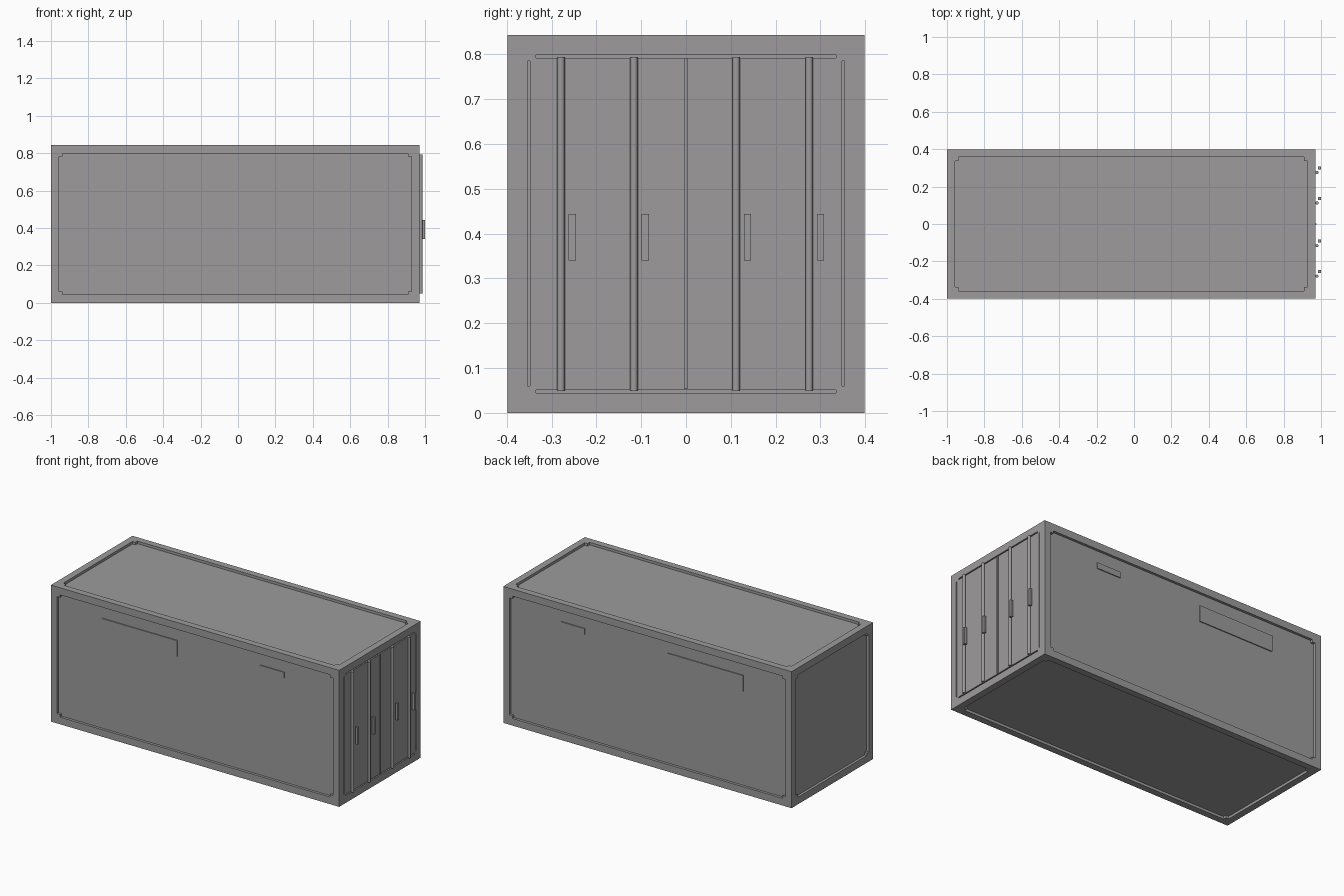
import bpy
import bmesh
from math import pi
from mathutils import Vector

if "Cube" in bpy.data.objects:
    bpy.data.objects.remove(bpy.data.objects["Cube"], do_unlink=True)

grey = bpy.data.materials.new("container grey")
grey.use_nodes = True
colour = (0.34, 0.33, 0.33, 1)
grey.diffuse_color = colour
grey.node_tree.nodes["Principled BSDF"].inputs["Base Color"].default_value = colour

# Overall body limits
LOW = Vector((-1.0, -0.398, 0.0))
HIGH = Vector((0.97, 0.398, 0.843))
MID = (LOW + HIGH) / 2
HALF = (HIGH - LOW) / 2
INSET = Vector((0.042, 0.041, 0.044))   # frame width along each axis
NOTCH = Vector((0.02, 0.02, 0.016))     # corner step along each axis
DEPTH = 0.016


def finish(bm, name):
    bmesh.ops.recalc_face_normals(bm, faces=bm.faces)
    mesh = bpy.data.meshes.new(name)
    bm.to_mesh(mesh)
    bm.free()
    mesh.materials.append(grey)
    obj = bpy.data.objects.new(name, mesh)
    bpy.context.collection.objects.link(obj)
    return obj


def add_box(bm, lo, hi):
    lo, hi = Vector(lo), Vector(hi)
    for v in bmesh.ops.create_cube(bm, size=1)["verts"]:
        v.co = (lo + hi) / 2 + v.co * (hi - lo)


def box(name, lo, hi):
    bm = bmesh.new()
    add_box(bm, lo, hi)
    return finish(bm, name)


def notched_cutter(axis, sign):
    """Shallow panel recess with stepped corners on one side of the body."""
    u, v = [a for a in range(3) if a != axis]
    a, b = HALF[u] - INSET[u], HALF[v] - INSET[v]
    c, d = a - NOTCH[u], b - NOTCH[v]
    quarter = [(a, d), (c, d), (c, b)]
    outline = []
    for su, sv in ((1, 1), (-1, 1), (-1, -1), (1, -1)):
        part = quarter if su == sv else quarter[::-1]
        outline += [(su * p, sv * q) for p, q in part]
    bm = bmesh.new()
    verts = []
    for p, q in outline:
        co = MID.copy()
        co[u] += p
        co[v] += q
        co[axis] += sign * (HALF[axis] - DEPTH)
        verts.append(bm.verts.new(co))
    face = bm.faces.new(verts)
    move = Vector()
    move[axis] = sign * DEPTH * 3
    out = bmesh.ops.extrude_face_region(bm, geom=[face])["geom"]
    bmesh.ops.translate(bm, vec=move, verts=[g for g in out if isinstance(g, bmesh.types.BMVert)])
    return finish(bm, "panel_cutter")


def cut(target, cutter):
    mod = target.modifiers.new("recess", "BOOLEAN")
    mod.operation = "DIFFERENCE"
    mod.solver = "EXACT"
    mod.object = cutter
    cutter.hide_render = True
    bpy.context.view_layer.objects.active = target
    bpy.ops.object.modifier_apply(modifier=mod.name)
    bpy.data.objects.remove(cutter, do_unlink=True)


# Body with recessed panels on every side but the door end
body = box("container_body", LOW, HIGH)
for axis, sign in ((0, -1), (1, -1), (1, 1), (2, -1), (2, 1)):
    cut(body, notched_cutter(axis, sign))

# Gaps around the doors
bm = bmesh.new()
x0, x1 = HIGH.x - DEPTH, HIGH.x + DEPTH
for s in (-1, 1):
    y = sorted((s * 0.348, s * 0.354))
    add_box(bm, (x0, y[0], 0.06), (x1, y[1], 0.785))
    z = sorted((MID.z + s * 0.370, MID.z + s * 0.377))
    add_box(bm, (x0, -0.335, z[0]), (x1, 0.335, z[1]))
cut(body, finish(bm, "door_gap_cutter"))

# Strip where the two doors meet
box("door_seam", (0.96, -0.004, 0.053), (0.975, 0.003, 0.792))

# Locking rods with a handle beside each
for i, y in enumerate((-0.279, -0.116, 0.112, 0.275), 1):
    bpy.ops.mesh.primitive_cylinder_add(vertices=12, radius=0.0085, depth=0.745,
                                        location=(0.978, y, MID.z))
    rod = bpy.context.object
    rod.name = f"locking_rod_{i}"
    rod.data.materials.append(grey)
    bpy.ops.object.shade_smooth_by_angle(angle=pi / 4)
    box(f"door_handle_{i}", (0.985, y + 0.017, 0.34), (1.0, y + 0.033, 0.444))

# Thin blank plates on both long sides
for side, s in (("front", -1), ("back", 1)):
    y = sorted((s * (HIGH.y - DEPTH - 0.002), s * (HIGH.y - DEPTH + 0.006)))
    box(f"large_plate_{side}", (-0.66, y[0], 0.625), (-0.145, y[1], 0.724))
    box(f"small_plate_{side}", (0.422, y[0], 0.688), (0.585, y[1], 0.724))
